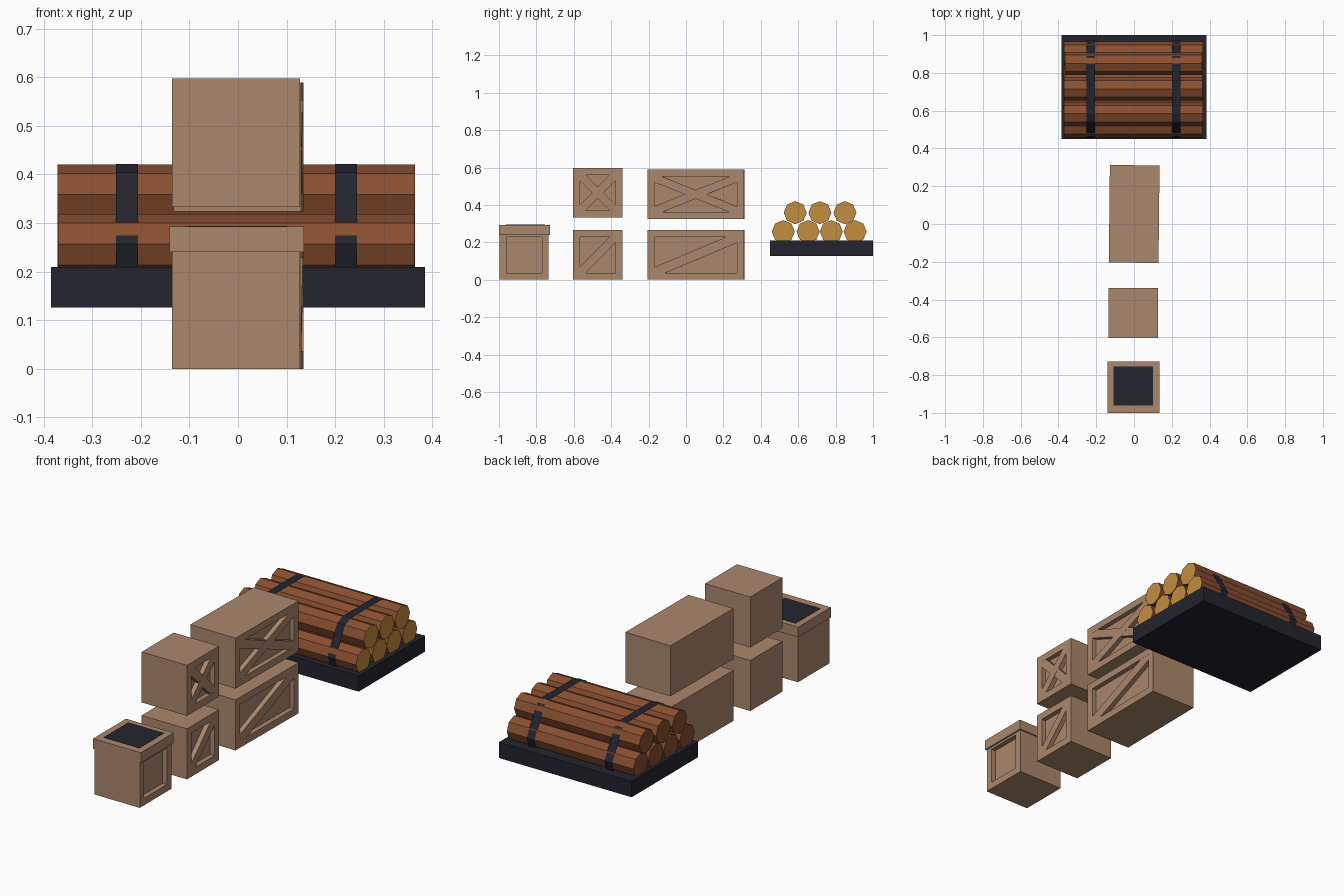
import bpy, bmesh, math, random

if "Cube" in bpy.data.objects:
    bpy.data.objects.remove(bpy.data.objects["Cube"])

random.seed(4)


def mat(name, r, g, b):
    lin = [(c / 255 / 12.92) if c < 10 else ((c / 255 + 0.055) / 1.055) ** 2.4 for c in (r, g, b)]
    m = bpy.data.materials.new(name)
    m.diffuse_color = (*lin, 1)
    m.use_nodes = True
    m.node_tree.nodes["Principled BSDF"].inputs["Base Color"].default_value = m.diffuse_color
    return m


TAN = mat("crate_tan", 171, 135, 108)
DARK = mat("dark_slate", 35, 35, 46)
BARK = mat("bark_brown", 138, 79, 49)
CUT = mat("cut_wood", 195, 141, 63)


def prism(bm, pts, x0, x1):
    """Extrude a (y, z) outline from x0 to x1; returns the +x end face."""
    a = [bm.verts.new((x0, y, z)) for y, z in pts]
    b = [bm.verts.new((x1, y, z)) for y, z in pts]
    n = len(pts)
    for i in range(n):
        j = (i + 1) % n
        bm.faces.new((a[i], a[j], b[j], b[i]))
    bm.faces.new(a[::-1])
    return bm.faces.new(b)


def rect(y0, y1, z0, z1):
    return [(y0, z0), (y1, z0), (y1, z1), (y0, z1)]


def finish(name, bm, mats, loc=(0, 0, 0), rot=0):
    bmesh.ops.recalc_face_normals(bm, faces=bm.faces)
    me = bpy.data.meshes.new(name)
    bm.to_mesh(me)
    bm.free()
    for m in mats:
        me.materials.append(m)
    ob = bpy.data.objects.new(name, me)
    ob.location = loc
    ob.rotation_euler.z = math.radians(rot)
    bpy.context.collection.objects.link(ob)
    return ob


def crate(name, loc, length, braces, a=0.032, rot=0, w=0.263, h=0.265):
    """Box with a framed, recessed +x side and 0, 1 or 2 diagonal braces."""
    bm = bmesh.new()
    d, f, x1, l = 0.025, 0.037, w / 2, length / 2
    prism(bm, rect(-l, l, 0, h), -x1, x1 - d)
    # frame boards
    for s in (rect(-l, l, 0, f), rect(-l, l, h - f, h),
              rect(-l, f - l, f, h - f), rect(l - f, l, f, h - f)):
        prism(bm, s, x1 - d, x1)
    # diagonal braces, clipped to the panel corners
    p, t, b, c = l - f, h - f, f, 0.031
    for k in range(braces):
        s = 1 - 2 * k
        pts = [(-p, b), (a - p, b), (p, t - c), (p, t), (p - a, t), (-p, b + c)]
        prism(bm, [(s * y, z) for y, z in pts], x1 - d, x1 - 0.0005 * (k + 1))
    return finish(name, bm, [TAN], loc, rot)


# stacked crates
crate("small_crate_lower", (-0.004, -0.472, 0), 0.265, 1)
crate("small_crate_upper", (-0.004, -0.472, 0.333), 0.265, 2)
crate("long_crate_lower", (0.001, 0.053, 0), 0.516, 1, a=0.06, rot=-0.6)
crate("long_crate_upper", (0.001, 0.053, 0.324), 0.516, 2, a=0.04, rot=-0.6)

# open crate with rim and dark opening
crate("open_crate_body", (-0.004, -0.865, 0), 0.262, 0)
bm = bmesh.new()
prism(bm, rect(-1, -0.727, 0.24, 0.293), -0.141, 0.136)
finish("open_crate_rim", bm, [TAN])
bm = bmesh.new()
prism(bm, rect(-0.962, -0.755, 0.29, 0.294), -0.108, 0.101)
finish("open_crate_inside", bm, [DARK])

# pallet under the logs
bm = bmesh.new()
prism(bm, rect(0.45, 1.0, 0.126, 0.209), -0.385, 0.385)
finish("log_pallet", bm, [DARK])

# logs: eight-sided, pale cut end on +x only
R = 0.0615
rows = [(0.257, (0.52, 0.653, 0.777, 0.904)), (0.3585, (0.584, 0.716, 0.85))]
for r, (z, ys) in enumerate(rows):
    for i, y in enumerate(ys):
        bm = bmesh.new()
        pts = [(y + R * math.cos(k * math.pi / 4), z + R * math.sin(k * math.pi / 4)) for k in range(8)]
        jig = random.uniform(0, 0.006)
        end = prism(bm, pts, -0.372 + jig, 0.365 - jig)
        bmesh.ops.inset_individual(bm, faces=[end], thickness=0.007)
        end.material_index = 1
        finish(f"log_{r}_{i}", bm, [BARK, CUT])

# straps: thin bands wrapped over the stack
half = [(0.474, 0.209), (0.456, 0.257), (0.538, 0.404), (0.583, 0.422)]
path = half + [(1.427 - y, z) for y, z in half[::-1]]
for name, x0 in (("strap_left", -0.251), ("strap_right", 0.2)):
    bm = bmesh.new()
    rowv = [[bm.verts.new((x, y, z)) for x in (x0, x0 + 0.045)] for y, z in path]
    for p, q in zip(rowv, rowv[1:]):
        bm.faces.new((p[0], p[1], q[1], q[0]))
    finish(name, bm, [DARK])
